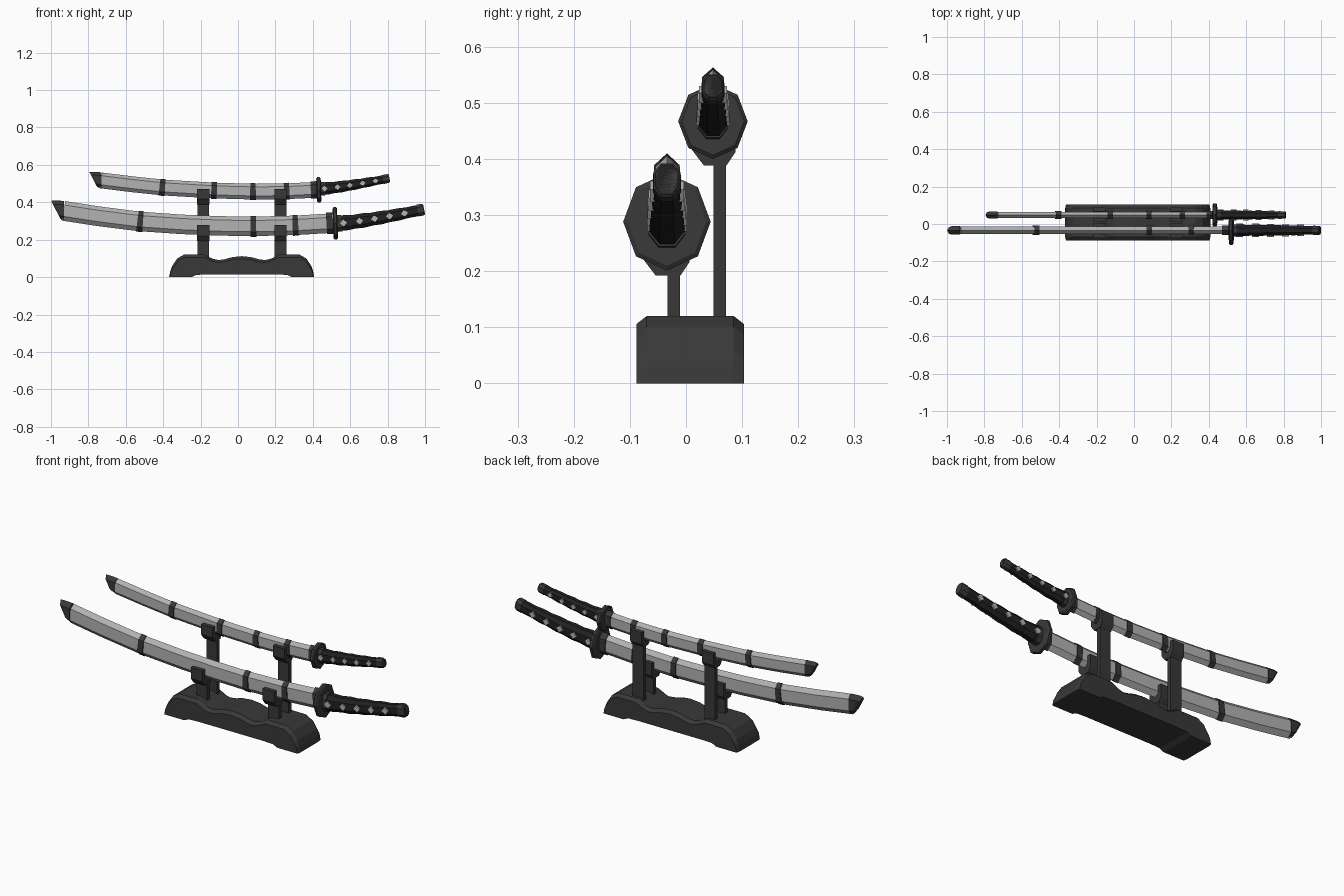
import bpy, bmesh, math

if "Cube" in bpy.data.objects:
    bpy.data.objects.remove(bpy.data.objects["Cube"])


def material(name, v):
    m = bpy.data.materials.new(name)
    m.diffuse_color = (v, v, v, 1)
    m.use_nodes = True
    m.node_tree.nodes["Principled BSDF"].inputs["Base Color"].default_value = m.diffuse_color
    return m


DARK = material("dark_wood", 0.04)
BLACK = material("black_wrap", 0.015)
LIGHT = material("pale_lacquer", 0.45)

# unit cross-sections as (y, z)
HEX = [(0, 1), (1, .6), (1, -.55), (0, -1), (-1, -.55), (-1, .6)]
OCT = [(math.sin(i * math.pi / 4), math.cos(i * math.pi / 4)) for i in range(8)]
GRIP = [(.45, 1), (1, .5), (1, -.5), (.45, -1), (-.45, -1), (-1, -.5), (-1, .5), (-.45, 1)]


def skin(name, rings, mat):
    """Closed tube through rings of points, with flat ends."""
    bm = bmesh.new()
    loops = [[bm.verts.new(p) for p in r] for r in rings]
    n = len(loops[0])
    for a, b in zip(loops, loops[1:]):
        for i in range(n):
            bm.faces.new((a[i], a[(i + 1) % n], b[(i + 1) % n], b[i]))
    bm.faces.new(loops[0])
    bm.faces.new(loops[-1])
    bmesh.ops.recalc_face_normals(bm, faces=bm.faces)
    me = bpy.data.meshes.new(name)
    bm.to_mesh(me)
    bm.free()
    me.materials.append(mat)
    ob = bpy.data.objects.new(name, me)
    bpy.context.collection.objects.link(ob)
    return ob


def sweep(name, section, stations, y0, mat):
    """Stations are (x, z, half_width, half_height, slope)."""
    return skin(name, [[(x - s * h * v, y0 + w * u, z + h * v) for u, v in section]
                       for x, z, w, h, s in stations], mat)


def curve_at(path, x):
    for (xa, za), (xb, zb) in zip(path, path[1:]):
        if x <= xb or xb == path[-1][0]:
            s = (zb - za) / (xb - xa)
            return za + s * (x - xa), s


def sword(tag, y0, path, hw, hh, bands, guard, grip, studs):
    x0, x1 = path[0][0], path[-1][0]

    def st(x, k=1.0, kw=None):
        z, s = curve_at(path, x)
        return (x, z, hw * (kw or k), hh * k, s)

    # scabbard and its slanted end cap
    sweep(tag + "_scabbard", HEX, [st(x) for x, _ in path], y0, LIGHT)
    z, s = curve_at(path, x0)
    sweep(tag + "_scabbard_tip", HEX,
          [(x0 - .042, z + .005, hw * .9, hh * .93, .52),
           (x0 - .03, z + .004, hw * 1.12, hh, .4),
           (x0 + .002, z, hw * 1.15, hh * 1.03, 0)], y0, DARK)
    # bands and mouth collar
    for i, x in enumerate(bands):
        sweep(f"{tag}_band_{i + 1}", HEX, [st(x - .015, 1.07, 1.25), st(x + .015, 1.07, 1.25)], y0, DARK)
    sweep(tag + "_mouth_collar", HEX, [st(x1 - .035, 1.1, 1.3), st(x1, 1.1, 1.3)], y0, DARK)
    # eight-sided guard
    gx, gz, gw, gh = guard
    sweep(tag + "_guard", OCT, [(gx + d, gz, gw * k, gh * k, .03) for d, k in
                                ((-.012, .9), (-.007, 1), (.007, 1), (.012, .9))], y0, DARK)
    # curved grip with wrap ridges
    ax, bx, za, zb, w, ha, hb = grip

    def gs(x, k=1.0):
        t = (x - ax) / (bx - ax)
        f = (za + (zb - za) * t ** 1.3)
        slope = (zb - za) / (bx - ax) * 1.3 * t ** .3
        return (x, f, w * (1 - .3 * t ** 2) * k, (ha + (hb - ha) * t) * k, slope)

    n = 2 * len(studs)
    sweep(tag + "_grip", GRIP, [gs(ax + (bx - ax) * i / n, 1.0 if i % 2 else .92)
                                for i in range(n + 1)], y0, BLACK)
    sweep(tag + "_grip_collar", GRIP, [gs(ax, 1.05), gs(ax + .025, 1.05)], y0, DARK)
    sweep(tag + "_pommel", GRIP, [gs(bx - .035, 1.08), gs(bx - .006, 1.08), gs(bx, .9)], y0, DARK)
    # diamond studs on both sides of the grip
    for i, x in enumerate(studs):
        _, z, gw2, h2, s = gs(x)
        for side, sg in (("front", -1), ("back", 1)):
            r = hh * .36
            skin(f"{tag}_stud_{side}_{i + 1}",
                 [[(x + a * r - b * r * s, y0 + sg * d, z + b * r + a * r * s)
                   for a, b in ((1, 0), (0, 1), (-1, 0), (0, -1))]
                  for d in (gw2 * .8, gw2 + .005)], LIGHT)


sword("long", -.034,
      [(-.932, .354), (-.75, .326), (-.53, .298), (-.3, .282), (-.1, .274), (.08, .271),
       (.31, .277), (.508, .289)],
      .02, .052, (-.523, .082, .307), (.52, .288, .078, .087),
      (.53, .995, .287, .363, .031, .043, .028), (.564, .65, .73, .81, .89))
sword("short", .048,
      [(-.732, .517), (-.57, .497), (-.4, .479), (-.13, .463), (.08, .457), (.26, .459), (.424, .467)],
      .017, .042, (-.405, -.128, .08, .26), (.432, .467, .062, .067),
      (.44, .81, .472, .529, .025, .035, .021), (.463, .532, .598, .666, .735))

# base: scalloped profile with chamfered front and back edges
half = [(0, .112), (.05, .107), (.09, .096), (.125, .091), (.16, .1), (.2, .12), (.31, .12),
        (.345, .1), (.372, .06), (.382, .03), (.388, 0), (.27, 0), (.245, .012), (.19, .014)]
profile = half + [(-x, z) for x, z in reversed(half) if x > 0]


def base_ring(y, inset):
    return [(.02 + x * (1 - inset * .8), y, z - inset if z > .05 else z) for x, z in profile]


skin("stand_base", [base_ring(-.088, .014), base_ring(-.07, 0), base_ring(.085, 0),
                    base_ring(.103, .014)], DARK)


# posts with U-shaped cradles, profile in y and z
def cradle(name, x, y0, low, rest, top, post, w):
    u = [(-.022 - w, top), (-w, top), (-w, rest + .018), (0, rest), (w, rest + .018), (w, top),
         (w + .02, top), (w + .02, low + .03), (w + .004, low + .006), (-w, low + .006),
         (-.022 - w, low + .035)]
    skin(name + "_cradle", [[(x + d, y0 + a, b) for a, b in u] for d in (-.033, .033)], DARK)
    ya, yb = post
    skin(name + "_post", [[(x + a, b, z) for a, b in ((-.031, ya), (.031, ya), (.031, yb), (-.031, yb))]
                          for z in (.07, low + .018)], DARK)


for side, x in (("left", -.186), ("right", .227)):
    cradle("front_" + side, x, -.034, .186, .222, .278, (-.033, -.011), .02)
    cradle("back_" + side, x, .05, .382, .416, .47, (.049, .071), .018)
